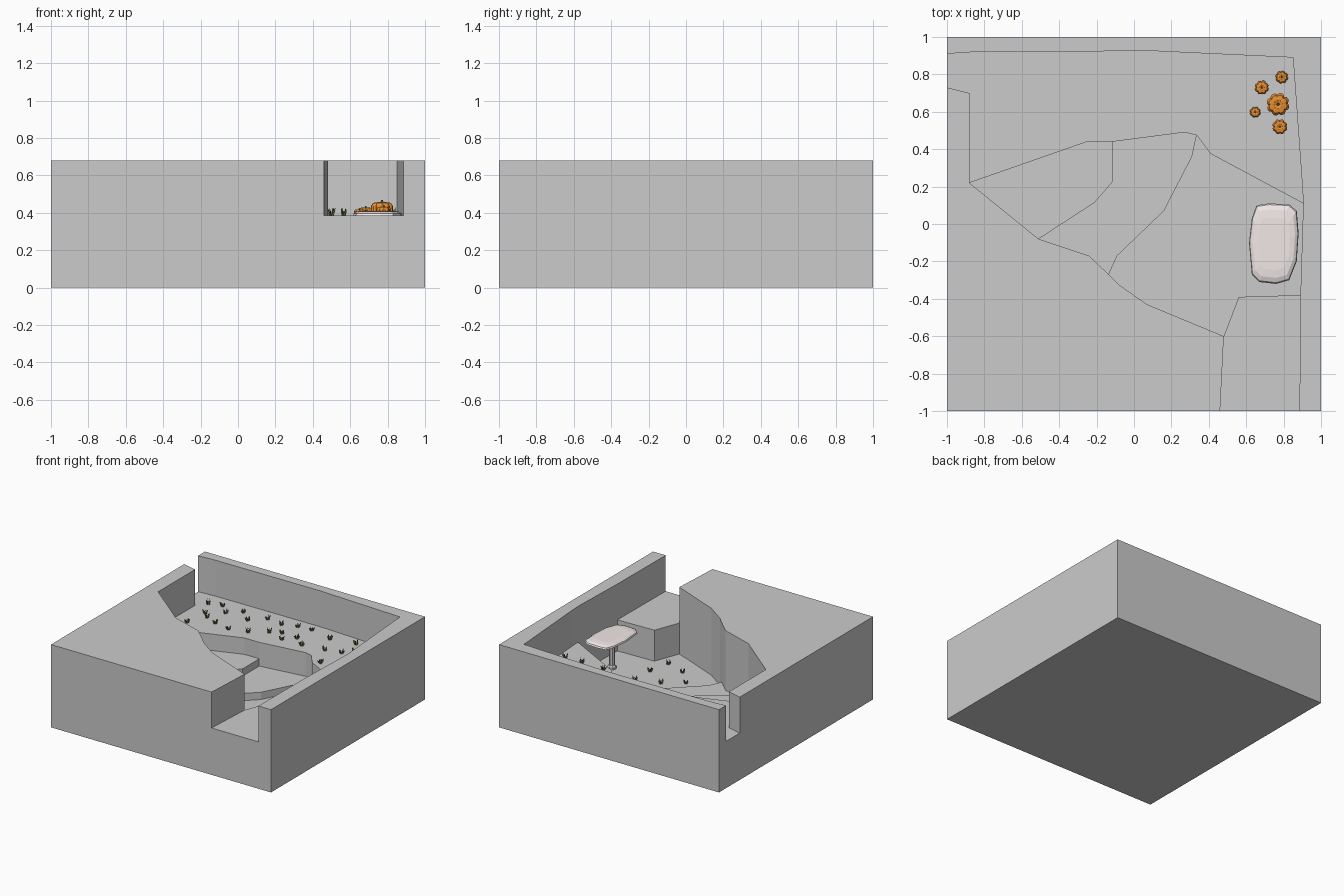
import bpy, bmesh, math, random

if "Cube" in bpy.data.objects:
    bpy.data.objects.remove(bpy.data.objects["Cube"])

random.seed(4)


def material(name, rgb):
    m = bpy.data.materials.new(name)
    m.diffuse_color = (*rgb, 1)
    m.use_nodes = True
    m.node_tree.nodes["Principled BSDF"].inputs["Base Color"].default_value = m.diffuse_color
    return m


def finish(bm, name, mat=None, normals=True):
    if normals:
        bmesh.ops.recalc_face_normals(bm, faces=bm.faces)
    me = bpy.data.meshes.new(name)
    bm.to_mesh(me)
    bm.free()
    ob = bpy.data.objects.new(name, me)
    bpy.context.collection.objects.link(ob)
    if mat:
        me.materials.append(mat)
    return ob


def loft(bm, rings):
    """Closed skin over a stack of equal-length rings."""
    rows = [[bm.verts.new(p) for p in r] for r in rings]
    n = len(rows[0])
    for lo, hi in zip(rows, rows[1:]):
        for i in range(n):
            bm.faces.new((lo[i], lo[(i + 1) % n], hi[(i + 1) % n], hi[i]))
    bm.faces.new(rows[0][::-1])
    bm.faces.new(rows[-1])


# Terrain: terraces share these plan corners
P = {
    'sw': (-1, -1), 'se': (1, -1), 'ne': (1, 1), 'nw': (-1, 1),
    'a': (-1, .91), 'a2': (-.85, .92), 'a3': (.1, .925), 'b': (.85, .89),
    'c': (.9, .2), 'd': (.905, .11), 'e': (.89, -.38), 'f': (.885, -1),
    'g': (.46, -1), 'h': (.48, -.6), 'i': (.07, -.43), 'j': (-.08, -.325),
    'k': (-.135, -.27), 'l': (-.24, -.17), 'm': (-.51, -.08), 'n': (-.88, .22),
    'o': (-.88, .7), 'p': (-1, .73), 'q': (.56, -.39), 'r': (.41, .375),
    's': (.335, .475), 't': (.31, .36), 'u': (.16, .07), 'v': (-.09, -.17),
    'w': (.27, .49), 'x': (-.115, .44), 'y': (-.115, .225), 'z': (-.21, .115),
    'aa': (-.25, .44),
}
UPPER, PIT = .385, .13
regions = [
    (.68, 'nw a a2 a3 b c d e f se ne'),       # north and east rim
    (.68, 'sw g h i j k l m n o p'),           # south-west mass
    (UPPER, 'g f e q h'),                      # front entry
    (PIT, 'h q e d r s t u v k j i'),          # pit floor
    (.19, 'k v u t s w x y z m l'),            # lower step
    (.25, 'm z y x aa n'),                     # upper step
    (UPPER, 'p o n aa x w s r d c b a3 a2 a'), # grass terrace
]
height = {}
for z, names in regions:
    ks = names.split()
    for k0, k1 in zip(ks, ks[1:] + ks[:1]):
        height[k0, k1] = z

bm = bmesh.new()
for z, names in regions:
    bm.faces.new([bm.verts.new((*P[k], z)) for k in names.split()])
for (k0, k1), z in height.items():
    low = height.get((k1, k0), 0)
    if z > low:
        bm.faces.new([bm.verts.new((*P[k], h)) for k, h in
                      ((k0, low), (k1, low), (k1, z), (k0, z))])
bm.faces.new([bm.verts.new((*P[k], 0)) for k in ('sw', 'nw', 'ne', 'se')])
bmesh.ops.remove_doubles(bm, verts=bm.verts, dist=1e-4)
finish(bm, 'terrain', normals=False)

# Table top: irregular rounded slab
outline = [(.63, -.27), (.67, -.31), (.76, -.32), (.83, -.3), (.87, -.2), (.88, -.05),
           (.87, .07), (.83, .105), (.72, .11), (.655, .1), (.63, .03), (.615, -.1)]
cx, cy = .75, -.11
bm = bmesh.new()
loft(bm, [[(cx + (x - cx) * s, cy + (y - cy) * s, z) for x, y in outline]
          for s, z in ((.82, .372), (1, .384), (.97, .396), (.85, .406), (.65, .41))])
finish(bm, 'table_top', material('pale_stone', (.88, .81, .80)))

# Table leg with flared foot
bm = bmesh.new()
loft(bm, [[(cx + r * math.cos(t * math.pi / 4), cy + r * math.sin(t * math.pi / 4), z)
           for t in range(8)]
          for r, z in ((.036, PIT), (.036, PIT + .015), (.024, PIT + .03), (.024, .36), (.036, .376))])
finish(bm, 'table_leg')

# Pumpkins: eight-lobed bodies with short stems
orange = material('orange', (.8, .27, .03))
green = material('stem_green', (.16, .27, .05))
profile = [(.45, .06), (.8, .0), (1, .35), (1, .7), (.8, .95), (.4, 1), (.15, .92)]
for n, (x, y, r) in enumerate([(.77, .64, .062), (.683, .73, .038), (.79, .785, .034),
                               (.648, .598, .029), (.78, .52, .041)]):
    h = r * 1.15
    turn = random.uniform(0, .4)
    bm = bmesh.new()
    rings = []
    for s, f in profile:
        ring = []
        for i in range(32):
            t = i * math.tau / 32
            q = r * s * (.84 + .16 * abs(math.sin(4 * t)) ** .6)
            ring.append((x + q * math.cos(t + turn), y + q * math.sin(t + turn), UPPER + f * h))
        rings.append(ring)
    loft(bm, rings)
    finish(bm, f'pumpkin_{n}', orange)
    bm = bmesh.new()
    loft(bm, [[(x + k * r * math.cos(i * math.tau / 6), y + k * r * math.sin(i * math.tau / 6),
                UPPER + f * h) for i in range(6)] for k, f in ((.14, .9), (.08, 1.18))])
    finish(bm, f'pumpkin_stem_{n}', green)

# Grass tufts: upright flat blades
terrace = [(-.81, .77), (-.7, .8), (-.51, .8), (-.29, .8), (-.15, .78), (-.03, .82), (.09, .83),
           (.29, .78), (.5, .82), (-.73, .62), (-.68, .57), (-.61, .71), (-.57, .52), (-.43, .49),
           (-.75, .41), (-.28, .53), (-.4, .7), (-.15, .62), (-.06, .66), (0, .57), (.08, .65),
           (.18, .57), (.37, .6), (.5, .63), (.47, .4), (.565, .7), (.67, .395), (.82, .395)]
pit = [(.48, -.22), (.44, -.4), (.27, -.34), (.14, -.2), (.29, -.09), (.48, -.02)]
bm = bmesh.new()
for spots, z in ((terrace, UPPER), (pit, PIT)):
    for x, y in spots:
        spin = random.uniform(0, math.tau)
        for b in range(9):
            a = spin + b * math.tau / 9
            c, s = math.cos(a), math.sin(a)
            h = random.uniform(.024, .044)
            reach = random.uniform(.012, .026)
            pts = [(0, 0), (.012, 0), (.006 + reach * .65, h * .65), (reach, h), (.002 + reach * .3, h * .6)]
            bm.faces.new([bm.verts.new((x + d * c, y + d * s, z + u)) for d, u in pts])
finish(bm, 'grass_tufts', material('grass_green', (.14, .2, .05)), normals=False)
